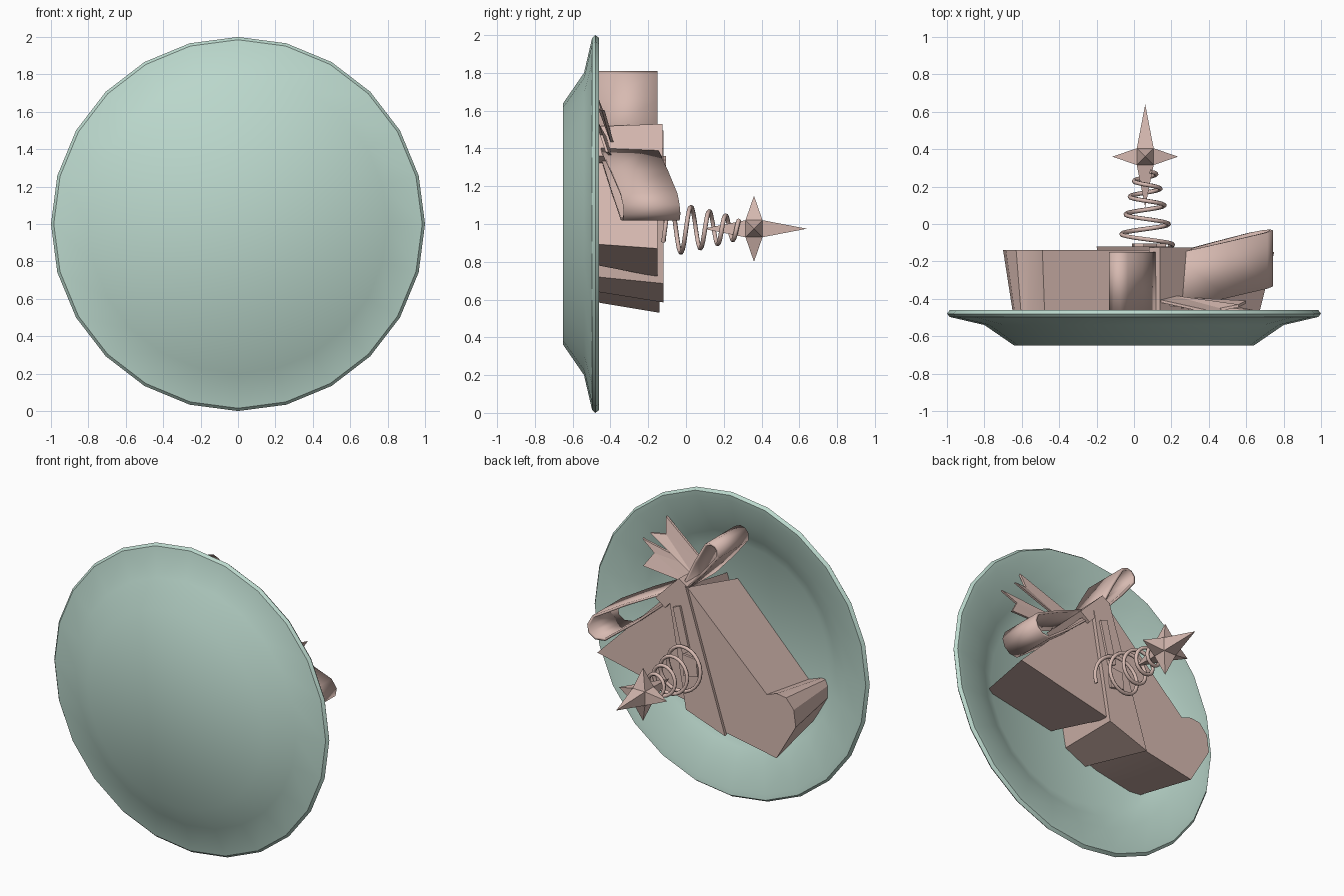
import bpy, bmesh, math
from mathutils import Vector

if "Cube" in bpy.data.objects:
    bpy.data.objects.remove(bpy.data.objects["Cube"])


def material(name, rgb):
    m = bpy.data.materials.new(name)
    m.diffuse_color = (*rgb, 1)
    m.use_nodes = True
    m.node_tree.nodes["Principled BSDF"].inputs["Base Color"].default_value = m.diffuse_color
    return m


GREEN = material("pale_green", (0.50, 0.69, 0.61))
PINK = material("dusty_pink", (0.68, 0.49, 0.44))


def add_mesh(name, verts, faces, mat, angle=None):
    me = bpy.data.meshes.new(name)
    me.from_pydata(verts, [], faces)
    bm = bmesh.new()
    bm.from_mesh(me)
    bmesh.ops.recalc_face_normals(bm, faces=bm.faces)
    bm.to_mesh(me)
    bm.free()
    me.materials.append(mat)
    ob = bpy.data.objects.new(name, me)
    bpy.context.collection.objects.link(ob)
    if angle:
        bpy.context.view_layer.objects.active = ob
        ob.select_set(True)
        bpy.ops.object.shade_smooth_by_angle(angle=math.radians(angle))
        ob.select_set(False)
    return ob


def inset(pts, d):
    """Move an outline inwards by d."""
    n = len(pts)
    P = [Vector(p) for p in pts]
    area = sum(P[i - 1].x * P[i].y - P[i].x * P[i - 1].y for i in range(n))
    s = 1 if area > 0 else -1
    out = []
    for i in range(n):
        a = (P[i] - P[i - 1]).normalized()
        b = (P[(i + 1) % n] - P[i]).normalized()
        na, nb = Vector((-a.y, a.x)) * s, Vector((-b.y, b.x)) * s
        m = (na + nb).normalized()
        out.append(P[i] + m * d / max(0.6, m.dot(na)))
    return out


def prism(name, pts, y_front, y_back, taper, angle=None):
    n = len(pts)
    v = [(x, y_front, z) for x, z in pts]
    v += [(x, y_back, z) for x, z in inset(pts, taper)]
    f = [tuple(range(n)), tuple(range(n, 2 * n))]
    f += [(i, (i + 1) % n, n + (i + 1) % n, n + i) for i in range(n)]
    return add_mesh(name, v, f, PINK, angle)


# dish: 24-sided lathe around the y axis
profile = [(0.64, -0.65), (0.80, -0.54), (0.985, -0.497), (1.0, -0.48), (0.985, -0.46),
           (0.95, -0.465), (0.80, -0.51), (0.70, -0.55), (0.61, -0.60)]
N = 24
verts, faces = [], []
for r, y in profile:
    verts += [(r * math.sin(2 * math.pi * i / N), y, 1 + r * math.cos(2 * math.pi * i / N)) for i in range(N)]
for k in range(len(profile) - 1):
    for i in range(N):
        j = (i + 1) % N
        faces.append((k * N + i, k * N + j, (k + 1) * N + j, (k + 1) * N + i))
faces += [tuple(range(N)), tuple(range((len(profile) - 1) * N, len(profile) * N))]
add_mesh("dish", verts, faces, GREEN, 35)

# animal head: face, neck and raised cheek
prism("head", [(0.09, 1.48), (-0.49, 0.93), (-0.56, 0.955), (-0.63, 0.945), (-0.685, 0.88),
               (-0.70, 0.77), (-0.56, 0.53), (-0.19, 0.60), (0.08, 0.70)], -0.14, -0.605, 0.07, 30)
prism("neck", [(0.09, 1.48), (0.07, 0.72), (0.75, 0.87), (0.30, 1.32)], -0.15, -0.605, 0.07)
prism("cheek", [(0.21, 1.40), (0.09, 1.495), (-0.20, 0.585), (0.085, 0.685)], -0.12, -0.605, 0.065)
prism("cheek_strap", [(0.17, 1.34), (0.12, 1.36), (0.05, 1.08), (0.10, 1.05)], -0.105, -0.2, 0)
prism("spring_base", [(0.10, 1.05), (0.0, 1.04), (-0.01, 0.93), (0.09, 0.91)], -0.105, -0.2, 0)

# coil spring narrowing towards the star
curve = bpy.data.curves.new("spring", 'CURVE')
curve.dimensions = '3D'
curve.bevel_depth = 0.012
curve.bevel_resolution = 1
curve.use_fill_caps = True
sp = curve.splines.new('POLY')
steps, turns = 100, 4.25
sp.points.add(steps - 1)
for i in range(steps):
    t = i / (steps - 1)
    a = 2 * math.pi * turns * t - 0.5
    r = 0.145 - 0.095 * t
    y = -0.12 + 0.40 * (1.25 * t - 0.25 * t * t)
    sp.points[i].co = (0.065 + r * math.cos(a), y, 0.975 + r * math.sin(a), 1)
curve.materials.append(PINK)
bpy.context.collection.objects.link(bpy.data.objects.new("spring", curve))

# star: a cube with a spike on each face
c, h = Vector((0.06, 0.36, 0.975)), 0.045
verts = [c + Vector((x, y, z)) * h for x in (-1, 1) for y in (-1, 1) for z in (-1, 1)]
faces = []
for quad, tip in [((0, 1, 3, 2), (-0.175, 0, 0)), ((4, 5, 7, 6), (0.175, 0, 0)),
                  ((0, 1, 5, 4), (0, -0.27, 0)), ((2, 3, 7, 6), (0, 0.28, 0)),
                  ((0, 2, 6, 4), (0, 0, -0.175)), ((1, 3, 7, 5), (0, 0, 0.175))]:
    verts.append(c + Vector(tip))
    k = len(verts) - 1
    faces += [(quad[i], quad[(i + 1) % 4], k) for i in range(4)]
add_mesh("star", verts, faces, PINK)


# bow: two open loops, a knot and notched tails
def bow_loop(name, root, end, width, y0, y1, lean):
    a, b = Vector(root), Vector(end)
    d = b - a
    nrm = Vector((-d.y, d.x)).normalized() * width / 2
    shape = [(0, 0.3), (0.5, 0.8), (0.88, 1), (0.97, 0.6), (1, 0), (0.97, -0.6),
             (0.88, -1), (0.5, -0.8), (0, -0.3)]
    v = []
    for t, s in shape:
        p = a + d * t + nrm * s
        v += [(p.x, y0 + lean * t, p.y), (p.x, y1 + lean * t, p.y)]
    n = len(shape)
    f = [(2 * i, 2 * i + 1, 2 * ((i + 1) % n) + 1, 2 * ((i + 1) % n)) for i in range(n)]
    ob = add_mesh(name, v, f, PINK, 40)
    m = ob.modifiers.new("thickness", 'SOLIDIFY')
    m.thickness = 0.016


bow_loop("bow_loop_upper", (0.12, 1.46), (-0.11, 1.80), 0.12, -0.15, -0.46, 0.0)
bow_loop("bow_loop_lower", (0.20, 1.40), (0.73, 1.05), 0.17, -0.16, -0.46, 0.13)
prism("bow_knot", [(0.08, 1.49), (0.14, 1.53), (0.31, 1.36), (0.24, 1.31)], -0.125, -0.46, 0.01)


def bow_tail(name, pts):
    n = len(pts)
    v = list(pts) + [(x, y - 0.015, z) for x, y, z in pts]
    f = [(0, 1, 2), (0, 2, 4), (2, 3, 4), (n, n + 1, n + 2), (n, n + 2, n + 4), (n + 2, n + 3, n + 4)]
    f += [(i, (i + 1) % n, n + (i + 1) % n, n + i) for i in range(n)]
    add_mesh(name, v, f, PINK)


bow_tail("bow_tail_upper", [(0.12, -0.40, 1.50), (0.48, -0.48, 1.71), (0.46, -0.45, 1.61),
                            (0.56, -0.43, 1.60), (0.20, -0.38, 1.42)])
bow_tail("bow_tail_lower", [(0.16, -0.42, 1.46), (0.64, -0.46, 1.53), (0.54, -0.44, 1.47),
                            (0.60, -0.41, 1.38), (0.24, -0.39, 1.36)])
